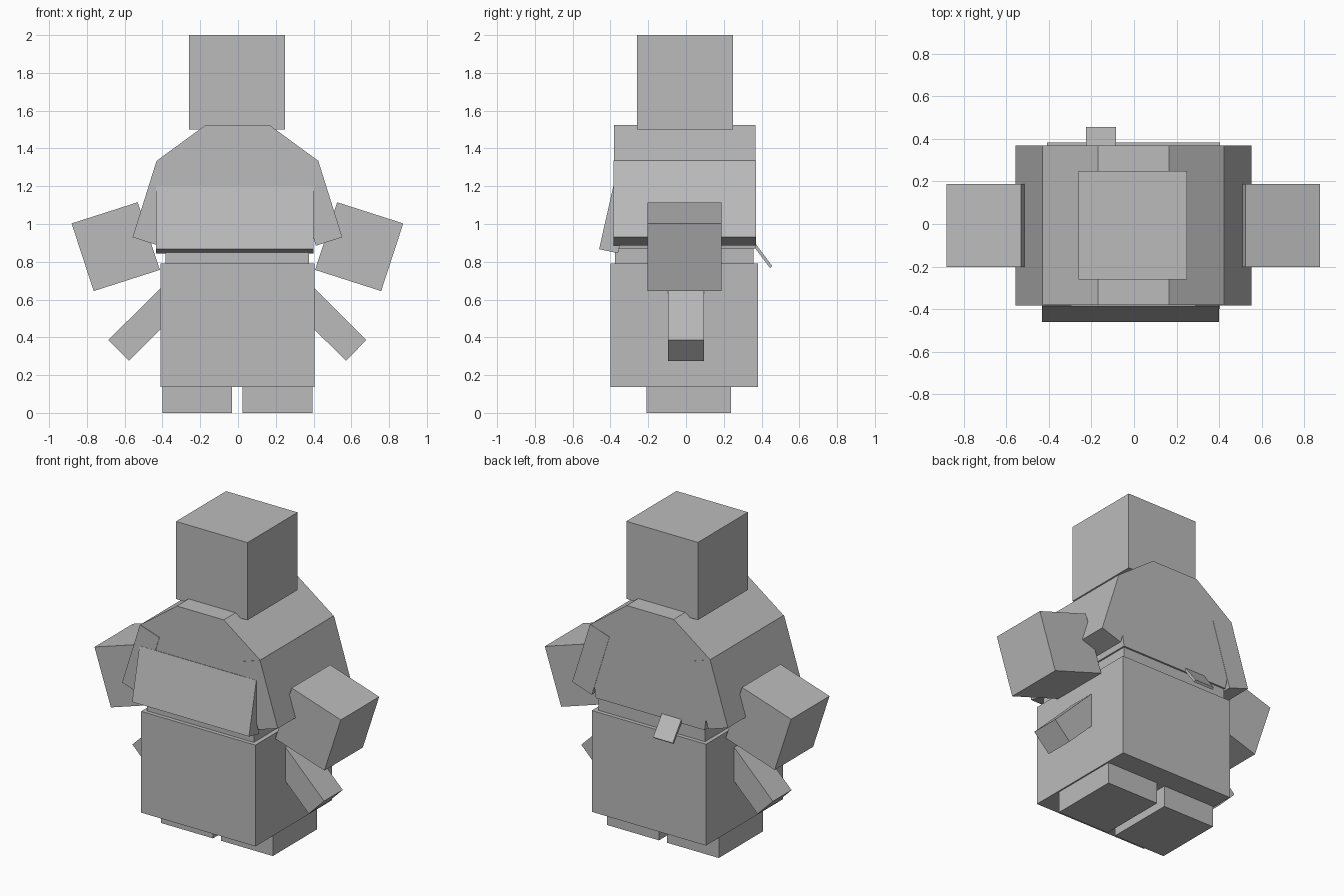
import bpy
import bmesh

cube = bpy.data.objects.get("Cube")
if cube:
    bpy.data.objects.remove(cube, do_unlink=True)

grey = bpy.data.materials.new("plain_grey")
grey.use_nodes = True
colour = (0.5, 0.5, 0.5, 1)
grey.diffuse_color = colour
grey.node_tree.nodes["Principled BSDF"].inputs["Base Color"].default_value = colour


def prism(name, profile, low, high, axis="y"):
    """Extrude a profile along y (points are x, z) or along x (points are y, z)."""
    bm = bmesh.new()
    place = (lambda p, d: (p[0], d, p[1])) if axis == "y" else (lambda p, d: (d, p[0], p[1]))
    verts = [bm.verts.new(place(p, low)) for p in profile]
    face = bm.faces.new(verts)
    moved = bmesh.ops.extrude_face_region(bm, geom=[face])["geom"]
    for v in moved:
        if isinstance(v, bmesh.types.BMVert):
            v.co["xyz".index(axis)] = high
    bmesh.ops.recalc_face_normals(bm, faces=bm.faces)
    mesh = bpy.data.meshes.new(name)
    bm.to_mesh(mesh)
    bm.free()
    mesh.materials.append(grey)
    obj = bpy.data.objects.new(name, mesh)
    bpy.context.collection.objects.link(obj)
    return obj


def box(name, x0, x1, y0, y1, z0, z1):
    return prism(name, [(x0, z0), (x1, z0), (x1, z1), (x0, z1)], y0, y1)


def pair(name, profile, low, high):
    """Make a part for both sides, mirrored about the body's centre line."""
    for side, sign in (("left", 1), ("right", -1)):
        prism(side + "_" + name, [(sign * x - 0.003, z) for x, z in profile], low, high)


# Head, waist and lower body
box("head", -0.26, 0.25, -0.26, 0.25, 1.5, 2.0)
box("waist", -0.385, 0.375, -0.375, 0.357, 0.78, 1.2)
box("lower_body", -0.41, 0.404, -0.4, 0.382, 0.137, 0.79)

# Chest with sloping shoulders
chest = [(-0.17, 1.525), (0.165, 1.525), (0.424, 1.335), (0.43, 1.2),
         (0.385, 0.87), (-0.39, 0.87), (-0.436, 1.2), (-0.43, 1.335)]
prism("chest", chest, -0.38, 0.368)

# Flared side flaps
pair("side_flap", [(0.428, 1.335), (0.555, 0.93), (0.415, 0.885), (0.29, 1.29)], -0.383, 0.37)

# Tilted front panel
prism("front_panel", [(-0.385, 1.2), (-0.46, 0.867), (-0.36, 0.845), (-0.285, 1.178)],
      -0.433, 0.4, "x")

# Small tab at the back
prism("back_tab", [(0.345, 0.9), (0.357, 0.91), (0.457, 0.777), (0.445, 0.767)],
      -0.225, -0.085, "x")

# Arms, angled lower stubs and feet
pair("arm", [(0.528, 1.115), (0.878, 1.003), (0.761, 0.645), (0.411, 0.757)], -0.203, 0.188)
pair("lower_stub", [(0.3, 0.767), (0.683, 0.386), (0.574, 0.276), (0.19, 0.658)], -0.095, 0.095)
pair("foot", [(0.028, 0), (0.398, 0), (0.398, 0.15), (0.028, 0.15)], -0.21, 0.239)
